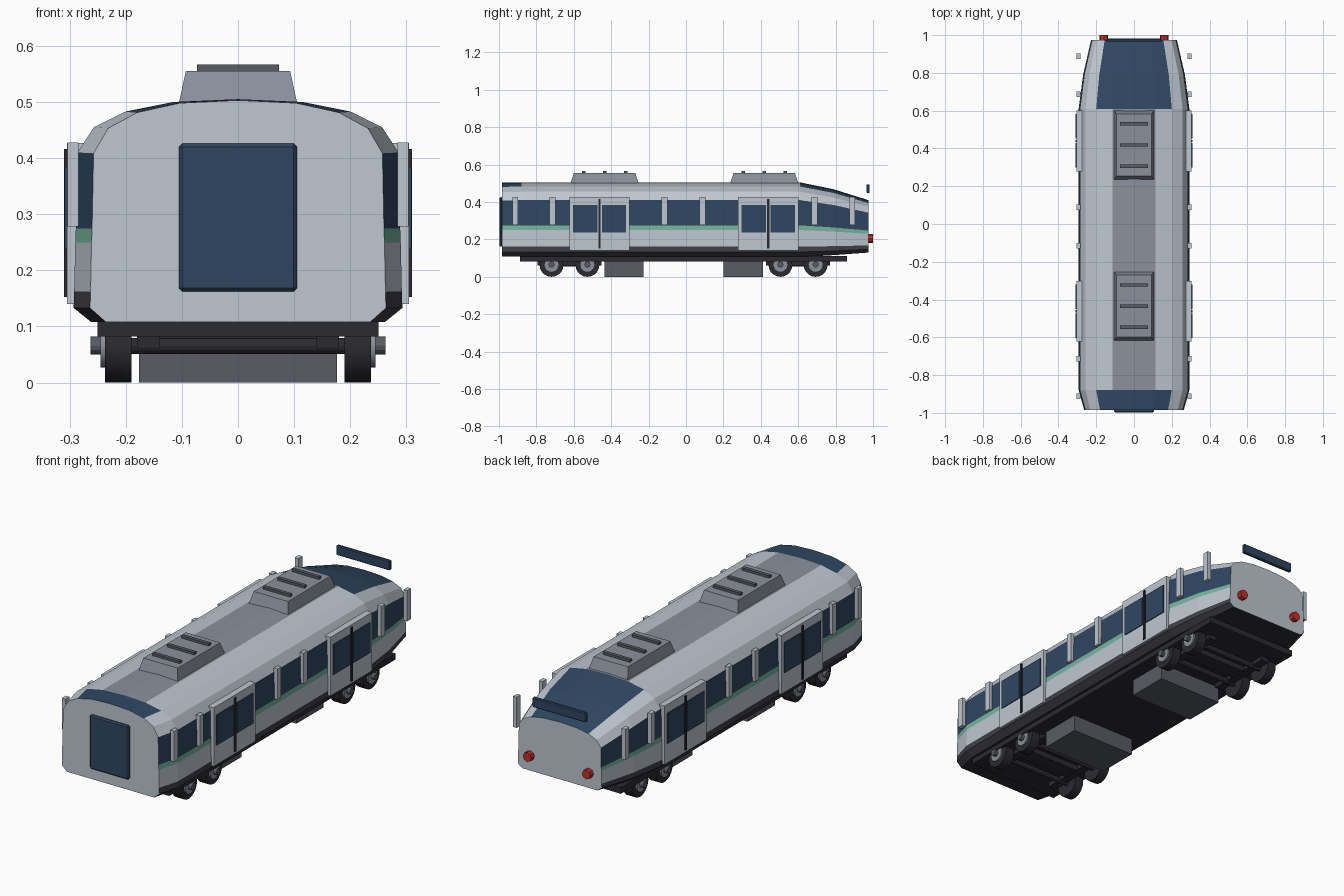
import bpy, bmesh, math
from mathutils import Matrix

if "Cube" in bpy.data.objects:
    bpy.data.objects.remove(bpy.data.objects["Cube"])


def material(name, rgb):
    m = bpy.data.materials.new(name)
    m.diffuse_color = (*rgb, 1)
    m.use_nodes = True
    m.node_tree.nodes["Principled BSDF"].inputs["Base Color"].default_value = m.diffuse_color
    return m


LIGHT = material("light grey", (0.52, 0.57, 0.63))
MID = material("roof grey", (0.26, 0.28, 0.33))
NAVY = material("navy glass", (0.028, 0.062, 0.12))
GREEN = material("green stripe", (0.18, 0.46, 0.34))
SKIRT = material("skirt grey", (0.05, 0.05, 0.062))
DARK = material("box grey", (0.10, 0.105, 0.13))
BLACK = material("charcoal", (0.024, 0.024, 0.03))
RED = material("red lamp", (0.55, 0.03, 0.02))


def finish(bm, name, *mats):
    bmesh.ops.recalc_face_normals(bm, faces=bm.faces)
    me = bpy.data.meshes.new(name)
    bm.to_mesh(me)
    bm.free()
    for m in mats:
        me.materials.append(m)
    ob = bpy.data.objects.new(name, me)
    bpy.context.collection.objects.link(ob)
    return ob


def box(name, mat, x, y, z, taper=(0, 0), bevel=0):
    """Box from (min, max) ranges; the top can be drawn in by taper."""
    bm = bmesh.new()
    bmesh.ops.create_cube(bm, size=1)
    for v in bm.verts:
        sx, sy, top = v.co.x, v.co.y, v.co.z > 0
        v.co.x = (x[0] + x[1]) / 2 + sx * (x[1] - x[0] - 2 * taper[0] * top)
        v.co.y = (y[0] + y[1]) / 2 + sy * (y[1] - y[0] - 2 * taper[1] * top)
        v.co.z = z[1] if top else z[0]
    if bevel:
        bmesh.ops.bevel(bm, geom=bm.edges[:], offset=bevel, segments=1, affect='EDGES')
    return finish(bm, name, mat)


def side_box(name, mat, side, x, y, z):
    return box(name, mat, tuple(sorted((side * x[0], side * x[1]))), y, z)


def cylinder(name, mat, a, b, r, sides, axis='X', at=(0, 0)):
    """Cylinder from a to b along X (at = y, z) or along Y (at = x, z)."""
    bm = bmesh.new()
    bmesh.ops.create_cone(bm, cap_ends=True, segments=sides, radius1=r, radius2=r, depth=abs(b - a))
    c = (a + b) / 2
    if axis == 'X':
        rot, loc = Matrix.Rotation(math.pi / 2, 4, 'Y'), (c, *at)
    else:
        rot, loc = Matrix.Rotation(math.pi / 2, 4, 'X'), (at[0], c, at[1])
    bmesh.ops.transform(bm, matrix=Matrix.Translation(loc) @ rot, verts=bm.verts)
    ob = finish(bm, name, mat)
    if sides > 12:
        for p in ob.data.polygons:
            p.use_smooth = len(p.vertices) == 4
    return ob


# Body shell: half profile lofted along the length, tapered at both ends
Z0, Z1 = 0.108, 0.505
half = [(0.262, 0.108), (0.293, 0.133), (0.292, 0.162), (0.290, 0.25), (0.289, 0.275),
        (0.286, 0.41), (0.257, 0.455), (0.2, 0.483), (0.115, 0.5), (0, 0.505)]
profile = half + [(-x, z) for x, z in half[-2::-1]]
# y, width factor, bottom height, top height
stations = [(-0.985, 0.90, 0.108, 0.503), (-0.88, 1, 0.108, 0.505), (0.61, 1, 0.108, 0.505),
            (0.79, 0.92, 0.116, 0.468), (0.975, 0.775, 0.13, 0.41)]
bm = bmesh.new()
rings = [[bm.verts.new((x * s, y, b + (z - Z0) / (Z1 - Z0) * (t - b))) for x, z in profile]
         for y, s, b, t in stations]
n = len(profile)
# Materials: 0 light, 1 roof, 2 glass, 3 stripe, 4 skirt, 5 underside
band = [4, 4, 0, 3, 2, 0, 0, 0, 1]
for k in range(len(stations) - 1):
    for i in range(n):
        f = bm.faces.new((rings[k][i], rings[k][(i + 1) % n],
                          rings[k + 1][(i + 1) % n], rings[k + 1][i]))
        j = min(i, n - 2 - i)
        f.material_index = 5 if i == n - 1 else band[j]
        if j >= 7 and k != 1:       # glazed roof ends
            f.material_index = 2
bm.faces.new(rings[0])
bm.faces.new(rings[-1])
finish(bm, "body_shell", LIGHT, MID, NAVY, GREEN, SKIRT, BLACK)

# End window, rear bar and tail lamps
box("end_window", NAVY, (-0.105, 0.105), (-0.998, -0.98), (0.162, 0.426), bevel=0.006)
box("rear_bar", NAVY, (-0.145, 0.145), (0.965, 0.982), (0.447, 0.495), bevel=0.004)
for s in (-1, 1):
    cylinder("tail_lamp", RED, 0.965, 1.0, 0.023, 8, 'Y', (s * 0.16, 0.205))

# Sides: window pillars and double doors
for s in (-1, 1):
    for y in (-0.912, -0.714, -0.115, 0.088, 0.687, 0.888):
        side_box("window_pillar", LIGHT, s, (0.284, 0.304), (y - 0.015, y + 0.015), (0.278, 0.428))
    for y in (-0.462, 0.44):
        side_box("door_panel", LIGHT, s, (0.275, 0.305), (y - 0.161, y + 0.161), (0.14, 0.427))
        side_box("door_seam", BLACK, s, (0.304, 0.310), (y - 0.006, y + 0.006), (0.152, 0.416))
        for d in (-1, 1):
            side_box("door_window", NAVY, s, (0.304, 0.309),
                     (y + d * 0.077 - 0.065, y + d * 0.077 + 0.065), (0.237, 0.385))

# Roof units with raised slats
for y in (-0.435, 0.418):
    box("roof_unit", MID, (-0.106, 0.106), (y - 0.184, y + 0.184), (0.495, 0.555), taper=(0.013, 0.02))
    for d in (-0.112, 0, 0.112):
        box("roof_slat", DARK, (-0.073, 0.073), (y + d - 0.009, y + d + 0.009), (0.553, 0.567))

# Underframe and equipment boxes
box("underframe", BLACK, (-0.25, 0.25), (-0.888, 0.86), (0.082, 0.112))
for y in (-0.331, 0.306):
    box("equipment_box", DARK, (-0.176, 0.176), (y - 0.105, y + 0.105), (0.0, 0.085))

# Bogies: frame beams, axles, wheels and hubs
for pair in ((-0.719, -0.527), (0.505, 0.693)):
    c = sum(pair) / 2
    box("bogie_bolster", BLACK, (-0.14, 0.14), (c - 0.04, c + 0.04), (0.055, 0.085))
    for s in (-1, 1):
        side_box("bogie_beam", BLACK, s, (0.14, 0.18), (c - 0.17, c + 0.17), (0.06, 0.085))
    for y in pair:
        cylinder("axle", BLACK, -0.2, 0.2, 0.014, 12, at=(y, 0.065))
        for s in (-1, 1):
            cylinder("wheel", BLACK, s * 0.19, s * 0.237, 0.064, 20, at=(y, 0.064))
            cylinder("wheel_disc", MID, s * 0.23, s * 0.245, 0.037, 20, at=(y, 0.064))
            cylinder("hub_cap", DARK, s * 0.24, s * 0.263, 0.016, 12, at=(y, 0.066))
